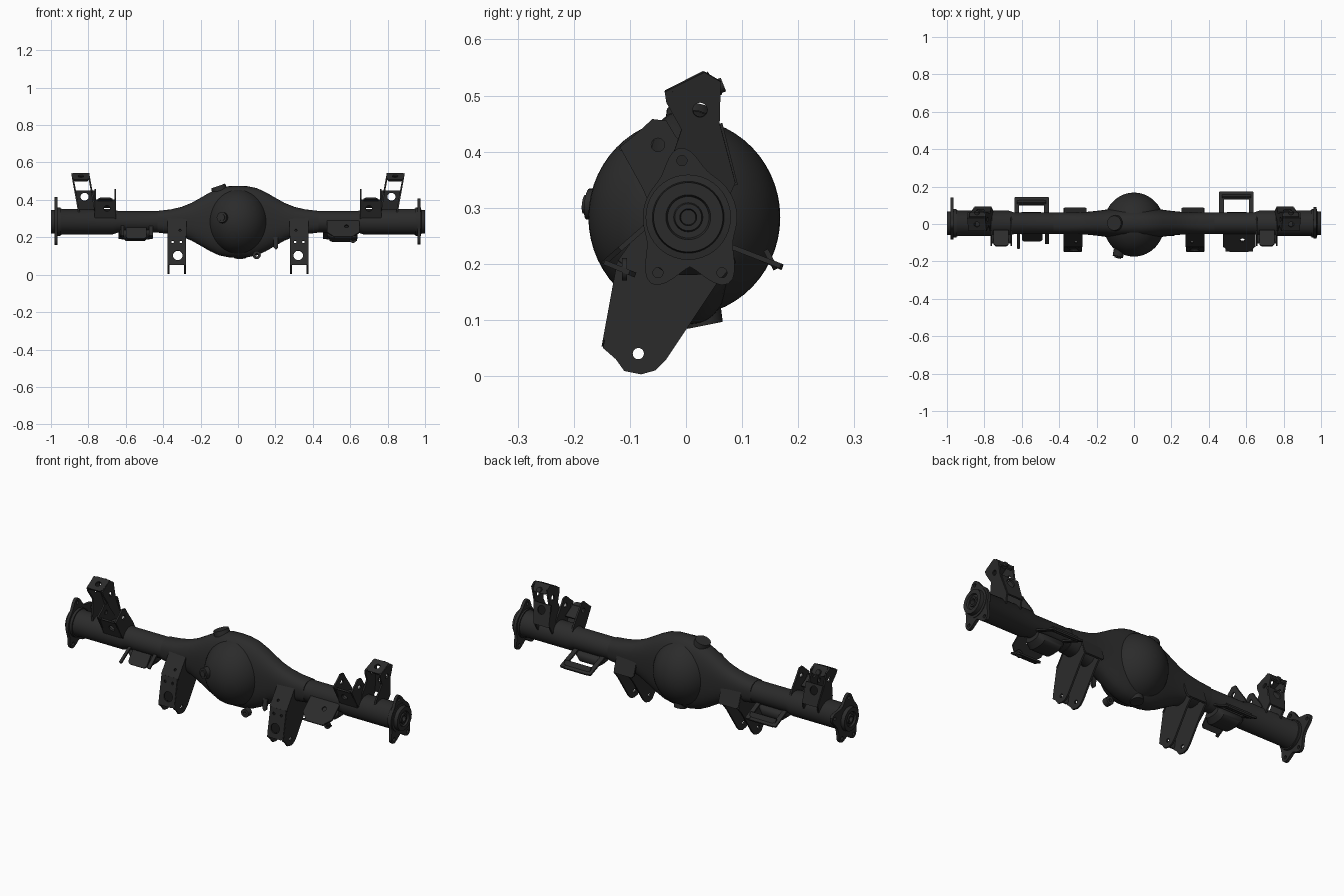
import bpy, bmesh, math
from math import cos, sin, pi, radians
from mathutils import Matrix, Vector

cube = bpy.data.objects.get("Cube")
if cube:
    bpy.data.objects.remove(cube)

paint = bpy.data.materials.new("black_paint")
paint.use_nodes = True
colour = (0.024, 0.024, 0.024, 1)
paint.diffuse_color = colour
bsdf = next(n for n in paint.node_tree.nodes if n.type == "BSDF_PRINCIPLED")
bsdf.inputs["Base Color"].default_value = colour
bsdf.inputs["Roughness"].default_value = 0.6

AXIS_Z = 0.283   # height of the axle centre line


def finish(name, bm):
    bmesh.ops.recalc_face_normals(bm, faces=bm.faces)
    mesh = bpy.data.meshes.new(name)
    bm.to_mesh(mesh)
    bm.free()
    ob = bpy.data.objects.new(name, mesh)
    bpy.context.collection.objects.link(ob)
    mesh.materials.append(paint)
    bpy.ops.object.select_all(action="DESELECT")
    ob.select_set(True)
    bpy.context.view_layer.objects.active = ob
    bpy.ops.object.shade_smooth_by_angle(angle=radians(35))
    return ob


def loft(name, sections, n=40):
    """Rounded sections along x: (x, centre z, half depth, half height, squareness)."""
    bm = bmesh.new()
    rings = []
    for x, zc, ry, rz, p in sections:
        ring = []
        for i in range(n):
            c, s = cos(2 * pi * i / n), sin(2 * pi * i / n)
            y = math.copysign(abs(c) ** p, c) * ry
            z = math.copysign(abs(s) ** p, s) * rz
            ring.append(bm.verts.new((x, y + 0.004, zc + z)))
        rings.append(ring)
    for a, b in zip(rings, rings[1:]):
        for i in range(n):
            j = (i + 1) % n
            bm.faces.new((a[i], a[j], b[j], b[i]))
    bm.faces.new(rings[0])
    bm.faces.new(rings[-1])
    return finish(name, bm)


def turned(name, profile):
    return loft(name, [(x, AXIS_Z, r, r, 1) for x, r in profile])


def cylinder(name, r, depth, loc, axis):
    bm = bmesh.new()
    turn = Vector(axis).to_track_quat("Z", "Y").to_matrix().to_4x4()
    bmesh.ops.create_cone(bm, cap_ends=True, segments=24, radius1=r, radius2=r * 0.92,
                          depth=depth, matrix=Matrix.Translation(loc) @ turn)
    return finish(name, bm)


def circle(u, v, r, n=20):
    return [(u + r * cos(2 * pi * i / n), v + r * sin(2 * pi * i / n)) for i in range(n)]


def plate(name, outline, holes, origin, u, v, thick=0.009):
    """Flat sheet with round holes, laid out on the axes u and v."""
    curve = bpy.data.curves.new(name, "CURVE")
    curve.dimensions = "2D"
    curve.fill_mode = "BOTH"
    curve.extrude = thick / 2
    for pts in [outline] + [circle(*h) for h in holes]:
        sp = curve.splines.new("POLY")
        sp.points.add(len(pts) - 1)
        for point, (a, b) in zip(sp.points, pts):
            point.co = (a, b, 0, 1)
        sp.use_cyclic_u = True
    tmp = bpy.data.objects.new(name + "_curve", curve)
    bpy.context.collection.objects.link(tmp)
    bpy.context.view_layer.update()
    mesh = bpy.data.meshes.new_from_object(tmp.evaluated_get(bpy.context.evaluated_depsgraph_get()))
    bpy.data.objects.remove(tmp)
    bm = bmesh.new()
    bm.from_mesh(mesh)
    bpy.data.meshes.remove(mesh)
    bmesh.ops.remove_doubles(bm, verts=bm.verts, dist=0.00005)
    u, v = Vector(u), Vector(v)
    frame = Matrix((u, v, u.cross(v).normalized())).transposed().to_4x4()
    frame.translation = origin
    bm.transform(frame)
    return finish(name, bm)


def side_plate(name, outline, holes, x, lean=0.0, thick=0.009):
    return plate(name, outline, holes, (x, 0, 0), (0, 1, 0), (lean, 0, 1), thick)


def sheet(name, x0, x1, lower, upper, holes=(), thick=0.009, corner=0.012):
    """Sheet spanning x0..x1 between two (y, z) points; holes use (x, distance up, r)."""
    d = Vector((0, upper[0] - lower[0], upper[1] - lower[1]))
    h, c = d.length, corner
    x0, x1 = sorted((x0, x1))
    outline = [(x0 + c, 0), (x1 - c, 0), (x1, c), (x1, h), (x0, h), (x0, c)]
    return plate(name, outline, holes, (0, lower[0], lower[1]), (1, 0, 0), d / h, thick)


# Tube, with thicker ends and turned hub faces
half_tube = [(0.25, 0.057), (0.64, 0.057), (0.67, 0.067), (0.94, 0.067), (0.945, 0.07), (0.965, 0.07)]
turned("axle_tube", [(-x, r) for x, r in reversed(half_tube)] + half_tube)
for s, side in ((1, "left"), (-1, "right")):
    turned(side + "_hub", [(s * x, r) for x, r in
           ((0.95, 0.076), (0.978, 0.076), (0.98, 0.064), (1.0, 0.062), (1.0, 0.04),
            (0.99, 0.037), (0.99, 0.026), (0.997, 0.024), (0.997, 0.015), (0.97, 0.013))])

# Banjo housing swelling around the gears
half = [(0.05, 0.19, 0.085), (0.10, 0.18, 0.08), (0.15, 0.157, 0.073), (0.20, 0.128, 0.066),
        (0.25, 0.1, 0.061), (0.30, 0.08, 0.059), (0.36, 0.066, 0.058), (0.43, 0.058, 0.057)]
loft("banjo_housing",
     [(-x, AXIS_Z, d, h, 0.8) for x, h, d in reversed(half)]
     + [(0, AXIS_Z, 0.086, 0.192, 0.8)]
     + [(x, AXIS_Z, d, h, 0.8) for x, h, d in half])

# Domed cover, front and back
bm = bmesh.new()
bmesh.ops.create_uvsphere(bm, u_segments=48, v_segments=28, radius=1,
                          matrix=Matrix.Translation((0, -0.003, AXIS_Z)) @ Matrix.Diagonal((0.162, 0.171, 0.176, 1)))
finish("gear_dome", bm)

# Plugs, breather boss and small lugs on the housing
cylinder("filler_plug", 0.03, 0.035, (-0.083, -0.158, 0.305), (-0.25, -1, 0.1))
cylinder("filler_plug_head", 0.018, 0.02, (-0.085, -0.172, 0.305), (-0.25, -1, 0.1))
cylinder("breather_boss", 0.043, 0.04, (-0.1, 0.005, 0.455), (-0.35, 0, 1))
cylinder("drain_boss", 0.035, 0.04, (0.01, 0.03, 0.11), (0, 0.2, -1))
plate("drain_lug", circle(0, 0, 0.022), [(0, 0, 0.008)], (0.1, -0.07, 0.105), (1, 0, 0), (0, 0, 1), 0.03)
sheet("housing_tab", 0.19, 0.215, (-0.06, 0.135), (-0.05, 0.2))


# Lobed end flanges
def lobed(base, lobes):
    pts = []
    for i in range(72):
        a = i * 5
        r = max(base + (tip - base) * math.exp(-(((a - c + 180) % 360 - 180) / 19) ** 2) for c, tip in lobes)
        pts.append((0.007 + r * cos(radians(a)), AXIS_Z + r * sin(radians(a))))
    return pts


for side, x, base, lobes in (("left", 0.967, 0.084, ((98, 0.125), (240, 0.137), (300, 0.137))),
                             ("right", -0.972, 0.09, ((95, 0.133), (20, 0.142), (245, 0.135), (300, 0.125)))):
    holes = [(0.007 + (t - 0.023) * cos(radians(a)), AXIS_Z + (t - 0.023) * sin(radians(a)), 0.009) for a, t in lobes]
    side_plate(side + "_end_flange", lobed(base, lobes), holes, x, thick=0.016)

arm_side = [(-0.05, 0.3), (-0.118, 0.205), (-0.148, 0.05), (-0.125, 0.03), (-0.11, 0.009), (-0.08, 0.003),
            (-0.055, 0.01), (-0.035, 0.03), (0.055, 0.165), (0.085, 0.2), (0.07, 0.25), (0.02, 0.24)]
upper_side = [(-0.118, 0.408), (-0.085, 0.435), (-0.06, 0.458), (-0.035, 0.455), (-0.02, 0.43),
              (0.03, 0.36), (0.06, 0.3), (-0.05, 0.29), (-0.075, 0.33)]
damper_side = [(-0.035, 0.488), (-0.038, 0.507), (0.033, 0.542), (0.062, 0.525), (0.06, 0.45),
               (0.088, 0.345), (0.068, 0.3), (-0.04, 0.31), (-0.035, 0.36), (-0.008, 0.44)]
for s, side in ((1, "left"), (-1, "right")):
    # Lower arm brackets: channel open to the back
    for x in (0.283, 0.372):
        side_plate(side + "_arm_bracket_side", arm_side, [(-0.085, 0.04, 0.01)], s * x)
    sheet(side + "_arm_bracket_front", s * 0.28, s * 0.375, (-0.146, 0.052), (-0.118, 0.205),
          [(s * 0.322, 0.052, 0.026), (s * 0.305, 0.125, 0.007), (s * 0.35, 0.125, 0.007)])
    sheet(side + "_arm_bracket_saddle", s * 0.275, s * 0.378, (-0.118, 0.203), (-0.045, 0.305),
          [(s * 0.31, 0.04, 0.007)], corner=0.001)
    sheet(side + "_arm_bracket_strap", s * 0.255, s * 0.375, (0.085, 0.2), (0.055, 0.29))

    # Upper arm brackets
    for x in (0.657, 0.763):
        side_plate(side + "_upper_bracket_side", upper_side, [(-0.05, 0.412, 0.012)], s * x)
    sheet(side + "_upper_bracket_front", s * 0.655, s * 0.765, (-0.06, 0.305), (-0.1, 0.4),
          [(s * 0.7, 0.055, 0.017)], corner=0.001)
    sheet(side + "_upper_bracket_lip", s * 0.67, s * 0.75, (-0.118, 0.408), (-0.035, 0.36))

    # Damper mounts leaning outward
    lean = s * 0.18
    for x in (0.702, 0.79):
        side_plate(side + "_damper_mount_side", damper_side, [(0.025, 0.475, 0.013)], s * x, lean)
    back = [(s * a, b) for a, b in ((0.762, 0), (0.852, 0), (0.87, 0.11), (0.768, 0.11))]
    plate(side + "_damper_mount_back", back, [(s * 0.82, 0.077, 0.022)], (0, 0.088, 0.34), (1, 0, 0), (0, -0.25, 1))
    sheet(side + "_damper_mount_top", s * 0.795, s * 0.886, (-0.036, 0.505), (0.033, 0.54),
          [(s * 0.84, 0.04, 0.015)])
    sheet(side + "_damper_mount_lip", s * 0.795, s * 0.88, (0.061, 0.5), (0.035, 0.54))
    cylinder(side + "_damper_nut", 0.014, 0.025, (s * 0.84, 0.055, 0.515), (0, 1, 0.4))

    # Spring seats: sloping frame behind, lugs in front, cup below
    tip = 0.172 if s > 0 else 0.142
    for a, b in ((0.455, 0.48), (0.615, 0.64)):
        sheet(side + "_seat_arm", s * a, s * b, (tip, 0.195), (0.03, 0.25), corner=0.004)
    sheet(side + "_seat_bar", s * 0.465, s * 0.63, (tip, 0.193), (tip - 0.04, 0.21), corner=0.01)
    sheet(side + "_seat_lip", s * 0.47, s * 0.625, (tip - 0.012, 0.19), (tip - 0.03, 0.225))
    loft(side + "_seat_cup", [(s * x, z, d, h, 0.8) for x, z, d, h in
         ((0.475, 0.225, 0.045, 0.02), (0.5, 0.212, 0.06, 0.032), (0.6, 0.212, 0.06, 0.032), (0.63, 0.225, 0.045, 0.02))])

# Front of the spring seats: a full plate on one side, slim legs on the other
sheet("left_seat_front", 0.475, 0.65, (-0.148, 0.2), (-0.045, 0.29), [(0.58, 0.085, 0.012)], corner=0.04)
sheet("left_seat_skirt", 0.49, 0.635, (-0.09, 0.18), (-0.146, 0.203))
plate("left_seat_lug", circle(0, 0, 0.02), [(0, 0, 0.008)], (0.615, -0.11, 0.19), (1, 0, 0), (0, 0, 1))
for x0, x1, y in ((-0.625, -0.61, -0.13), (-0.475, -0.455, -0.105)):
    sheet("right_seat_leg", x0, x1, (y, 0.205), (-0.03, 0.27), corner=0.003)
sheet("right_seat_front", -0.6, -0.49, (-0.09, 0.19), (-0.045, 0.25))
